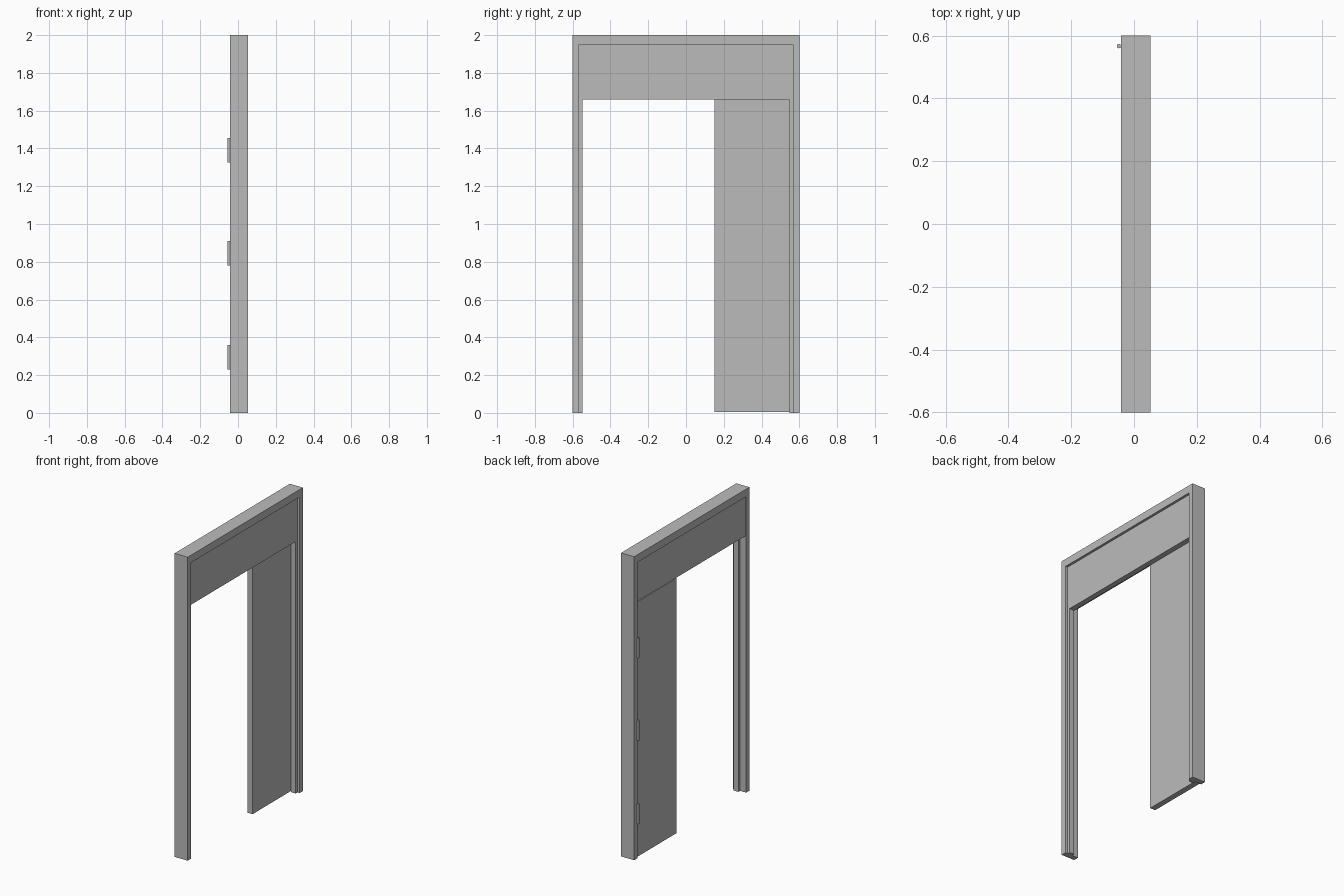
import bpy
import bmesh

cube = bpy.data.objects.get("Cube")
if cube:
    bpy.data.objects.remove(cube, do_unlink=True)

grey = bpy.data.materials.new("plain grey")
grey.use_nodes = True
colour = (0.5, 0.5, 0.5, 1)
grey.diffuse_color = colour
grey.node_tree.nodes["Principled BSDF"].inputs["Base Color"].default_value = colour


def finish(bm, name):
    bmesh.ops.recalc_face_normals(bm, faces=bm.faces)
    mesh = bpy.data.meshes.new(name)
    bm.to_mesh(mesh)
    bm.free()
    mesh.materials.append(grey)
    obj = bpy.data.objects.new(name, mesh)
    bpy.context.collection.objects.link(obj)
    return obj


def slab(name, outline, x0, x1):
    """Extrude a (y, z) outline between two x positions."""
    bm = bmesh.new()
    face = bm.faces.new([bm.verts.new((x0, y, z)) for y, z in outline])
    new = bmesh.ops.extrude_face_region(bm, geom=[face])["geom"]
    verts = [v for v in new if isinstance(v, bmesh.types.BMVert)]
    bmesh.ops.translate(bm, verts=verts, vec=(x1 - x0, 0, 0))
    return finish(bm, name)


def arch(outer, top, inner, inner_top):
    """Outline of two posts joined by a head."""
    half = [(outer, 0), (outer, top)]
    cut = [(inner, inner_top), (inner, 0)]
    return ([(-y, z) for y, z in half] + half[::-1]
            + cut[::-1] + [(-y, z) for y, z in cut])


def rect(y0, y1, z0, z1):
    return [(y0, z0), (y1, z0), (y1, z1), (y0, z1)]


# Outer frame, then the stop with the fixed panel above the opening
slab("outer_frame", arch(0.6, 2.0, 0.566, 1.95), -0.042, 0.053)
slab("stop_and_overpanel", arch(0.566, 1.95, 0.548, 1.66), 0.002, 0.037)
slab("rear_overpanel", rect(-0.566, 0.566, 1.69, 1.95), -0.037, 0.002)

# Single door leaf, hung on the rebate behind the stop
slab("door_leaf", rect(0.15, 0.563, 0.006, 1.686), -0.037, 0.001)

# Three hinges: a round knuckle and a thin leaf to the frame
for i, z in enumerate((0.295, 0.845, 1.39), 1):
    bm = bmesh.new()
    bmesh.ops.create_cone(bm, cap_ends=True, segments=16,
                          radius1=0.007, radius2=0.007, depth=0.13)
    bmesh.ops.translate(bm, verts=bm.verts, vec=(-0.048, 0.567, z))
    knuckle = finish(bm, f"hinge_knuckle_{i}")
    knuckle.select_set(True)
    bpy.context.view_layer.objects.active = knuckle
    bpy.ops.object.shade_smooth_by_angle()
    knuckle.select_set(False)
    slab(f"hinge_leaf_{i}", rect(0.563, 0.571, z - 0.065, z + 0.065), -0.048, -0.03)
